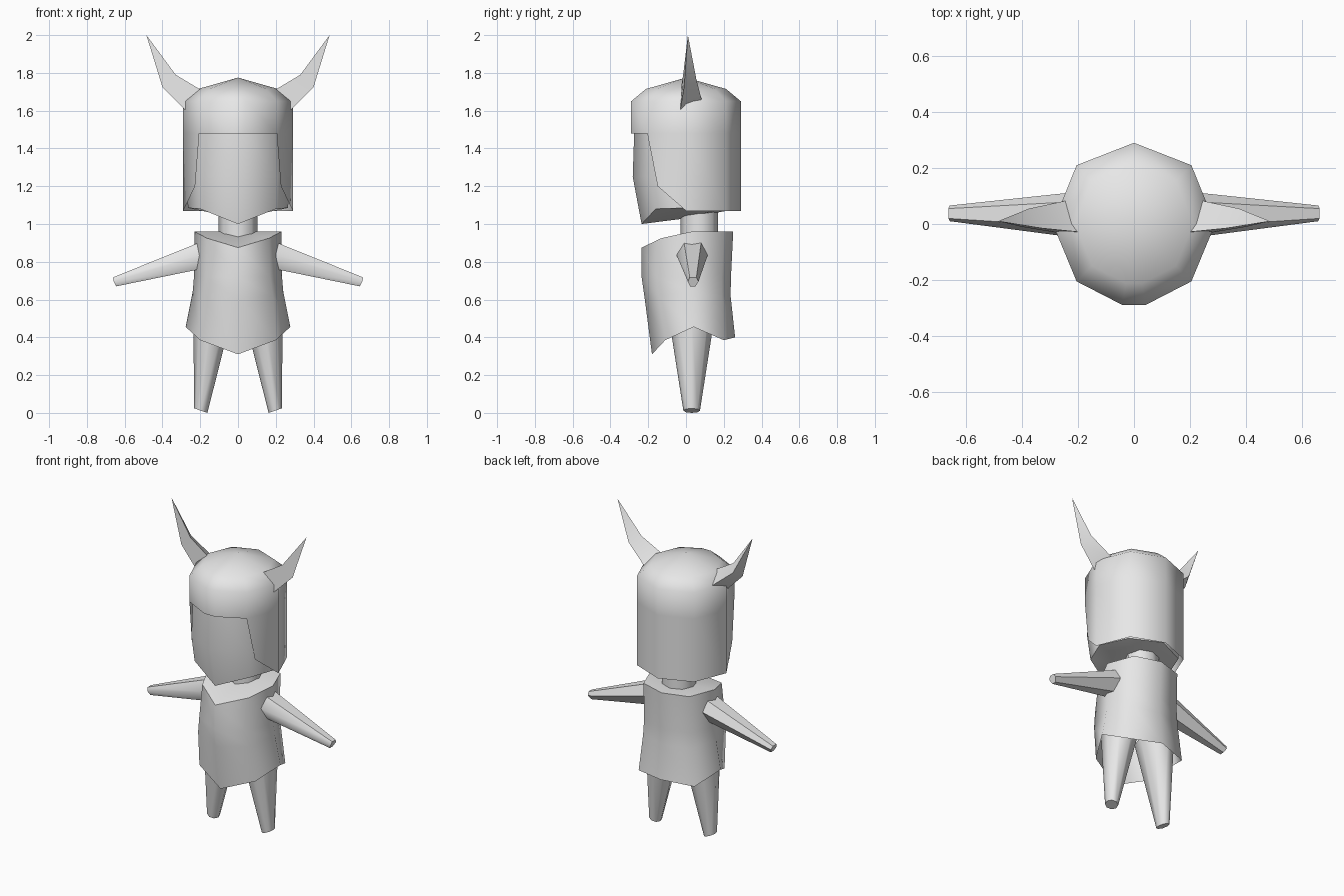
import bpy, bmesh, math
from mathutils import Vector

if "Cube" in bpy.data.objects:
    bpy.data.objects.remove(bpy.data.objects["Cube"])

grey = bpy.data.materials.new("plain_grey")
grey.diffuse_color = (0.8, 0.8, 0.8, 1)
grey.use_nodes = True
grey.node_tree.nodes["Principled BSDF"].inputs["Base Color"].default_value = grey.diffuse_color


def loft(name, rings, cap_start=False, cap_end=False, drop=None, mirror=False):
    """Skin closed rings of equal length; optionally drop faces or mirror in x."""
    bm = bmesh.new()
    for side in ((1, -1) if mirror else (1,)):
        vs = [[bm.verts.new((p[0] * side, p[1], p[2])) for p in r] for r in rings]
        n = len(rings[0])
        for a, b in zip(vs, vs[1:]):
            for i in range(n):
                j = (i + 1) % n
                bm.faces.new((a[i], a[j], b[j], b[i]))
        if cap_start:
            bm.faces.new(vs[0])
        if cap_end:
            bm.faces.new(vs[-1])
    bmesh.ops.remove_doubles(bm, verts=bm.verts, dist=0.0005)
    bmesh.ops.recalc_face_normals(bm, faces=bm.faces)
    if drop:
        bmesh.ops.delete(bm, geom=[f for f in bm.faces if drop(f.calc_center_median())],
                         context='FACES')
    me = bpy.data.meshes.new(name)
    bm.to_mesh(me)
    bm.free()
    me.materials.append(grey)
    ob = bpy.data.objects.new(name, me)
    bpy.context.collection.objects.link(ob)
    bpy.ops.object.select_all(action='DESELECT')
    ob.select_set(True)
    bpy.context.view_layer.objects.active = ob
    bpy.ops.object.shade_smooth_by_angle(angle=math.radians(58))
    return ob


def sym(*half):
    """Complete a half ring (front to back, x >= 0) with its mirror image."""
    return list(half) + [(-x, y, z) for x, y, z in reversed(half) if x > 0]


def point(p, n):
    return [p] * n


def ellipse(cx, cy, z, rx, ry, n=8, tilt=0):
    return [(cx + rx * math.cos(t), cy + ry * math.sin(t), z + tilt * math.cos(t))
            for t in (2 * math.pi * i / n for i in range(n))]


# Hair: faceted shell with a fringe, open around the face
def hair_ring(s, z):
    return sym((0.04 * s, -0.29 * s, z), (0.205 * s, -0.205 * s, z), (0.29 * s, 0, z),
               (0.205 * s, 0.21 * s, z), (0, 0.29 * s, z))


hair_hem = sym((0.04, -0.29, 1.2), (0.227, -0.15, 1.2), (0.29, 0, 1.07),
               (0.205, 0.21, 1.07), (0, 0.29, 1.07))
loft("hair", [point((0, 0, 1.775), 9), hair_ring(0.73, 1.715), hair_ring(1, 1.65),
              hair_ring(1, 1.48), hair_hem],
     drop=lambda c: c.z < 1.48 and c.y < -0.2)

# Face and jaw
loft("head", [
    sym((0, -0.272, 1.55), (0.19, -0.19, 1.55), (0.27, 0, 1.55), (0.19, 0.19, 1.55), (0, 0.27, 1.55)),
    sym((0, -0.282, 1.25), (0.205, -0.185, 1.25), (0.275, 0, 1.25), (0.19, 0.19, 1.25), (0, 0.27, 1.25)),
    sym((0, -0.235, 1.0), (0.2, -0.16, 1.08), (0.265, 0, 1.085), (0.19, 0.18, 1.08), (0, 0.27, 1.08)),
    point((0, 0, 1.03), 8)], cap_start=True)

# Horns: bent three-sided spikes
loft("horns", [
    [(0.18, -0.03, 1.70), (0.235, 0.085, 1.65), (0.28, -0.03, 1.605)],
    [(0.33, -0.015, 1.79), (0.375, 0.055, 1.765), (0.4, -0.01, 1.725)],
    point((0.485, 0.01, 2.0), 3)], cap_start=True, mirror=True)

# Neck
loft("neck", [ellipse(0, 0.07, 0.9, 0.103, 0.1), ellipse(0, 0.07, 1.1, 0.103, 0.1)],
     cap_start=True, cap_end=True)

# Tunic: sloping chest top, flared pointed hem, open below
loft("tunic", [
    point((0, 0.07, 0.96), 8),
    sym((0, -0.235, 0.875), (0.165, -0.13, 0.925), (0.23, 0.03, 0.96), (0.165, 0.2, 0.96), (0, 0.25, 0.96)),
    sym((0, -0.235, 0.72), (0.17, -0.155, 0.72), (0.233, 0.03, 0.72), (0.168, 0.19, 0.72), (0, 0.238, 0.72)),
    sym((0, -0.218, 0.6), (0.185, -0.145, 0.62), (0.24, 0.035, 0.64), (0.175, 0.19, 0.62), (0, 0.236, 0.62)),
    sym((0, -0.18, 0.31), (0.2, -0.11, 0.385), (0.277, 0.04, 0.455), (0.2, 0.2, 0.385), (0, 0.26, 0.40))])

# Arms: tapered six-sided limbs
loft("arms", [
    [(0.21, -0.01, 0.9), (0.21, 0.08, 0.9), (0.2, 0.115, 0.835),
     (0.205, 0.07, 0.76), (0.205, -0.01, 0.76), (0.2, -0.05, 0.835)],
    [(0.663, 0.02, 0.717), (0.663, 0.055, 0.717), (0.658, 0.066, 0.695),
     (0.645, 0.05, 0.67), (0.645, 0.022, 0.67), (0.658, 0.01, 0.695)]],
     cap_start=True, cap_end=True, mirror=True)

# Legs: tapered columns that reach up inside the tunic
loft("legs", [ellipse(0.13, 0.03, 0.55, 0.107, 0.128),
              ellipse(0.197, 0.03, 0.012, 0.035, 0.044, tilt=0.012)],
     cap_start=True, cap_end=True, mirror=True)
